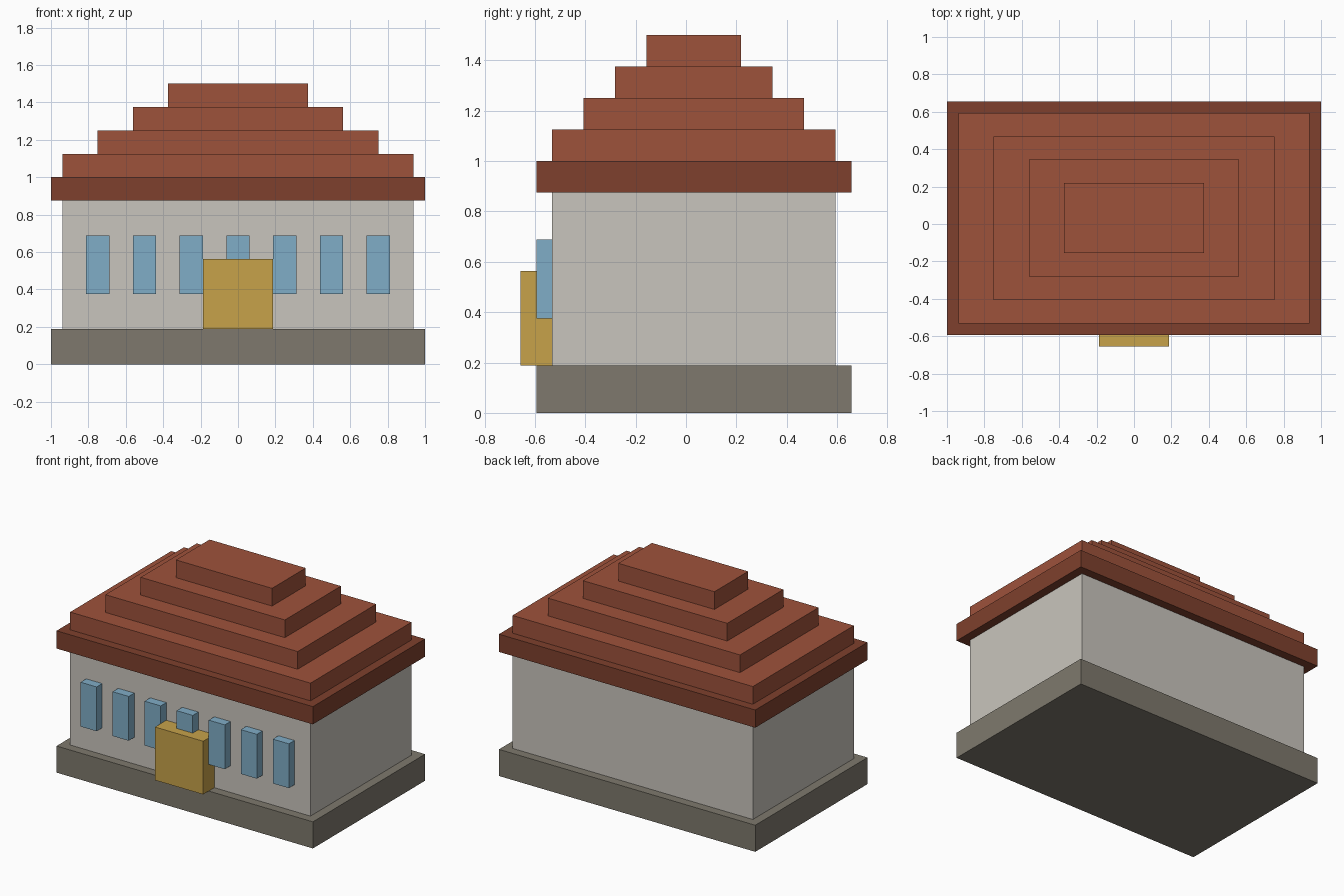
import bpy
import bmesh

if "Cube" in bpy.data.objects:
    bpy.data.objects.remove(bpy.data.objects["Cube"])

U = 0.0625      # building module
Y0 = 0.03125    # the main body sits slightly behind the centre


def material(name, rgb):
    """Flat material from an sRGB colour (0-255)."""
    lin = [(c / 255 / 12.92) if c / 255 <= 0.04045 else ((c / 255 + 0.055) / 1.055) ** 2.4 for c in rgb]
    mat = bpy.data.materials.new(name)
    mat.diffuse_color = (*lin, 1)
    mat.use_nodes = True
    mat.node_tree.nodes["Principled BSDF"].inputs["Base Color"].default_value = mat.diffuse_color
    return mat


STONE = material("dark stone", (126, 121, 109))
WALL = material("pale plaster", (201, 197, 189))
EAVE = material("dark roof tile", (126, 64, 45))
ROOF = material("roof tile", (158, 82, 59))
GLASS = material("blue glass", (128, 173, 199))
DOOR = material("golden wood", (199, 162, 74))


def box(name, x, y, z, mat):
    """Box spanning the (min, max) ranges x, y and z."""
    bm = bmesh.new()
    bmesh.ops.create_cube(bm, size=1)
    for v in bm.verts:
        v.co = [r[0] if c < 0 else r[1] for c, r in zip(v.co, (x, y, z))]
    me = bpy.data.meshes.new(name)
    bm.to_mesh(me)
    bm.free()
    me.materials.append(mat)
    ob = bpy.data.objects.new(name, me)
    bpy.context.collection.objects.link(ob)
    return ob


def slab(name, half_x, half_y, z0, z1, mat):
    """Box centred on the main body, sized in modules."""
    return box(name, (-half_x * U, half_x * U), (Y0 - half_y * U, Y0 + half_y * U), (z0 * U, z1 * U), mat)


# Plinth, walls and eaves
slab("plinth", 16, 10, 0, 3, STONE)
slab("walls", 15, 9, 3, 14, WALL)
slab("eaves", 16, 10, 14, 16, EAVE)

# Stepped roof
for i in range(4):
    slab(f"roof_step_{i + 1}", 15 - 3 * i, 9 - 2 * i, 16 + 2 * i, 18 + 2 * i, ROOF)

# Row of projecting front windows
front = Y0 - 9 * U
for i in range(-3, 4):
    x = i * 4 * U
    box(f"window_{i + 4}", (x - U, x + U), (front - U, front), (6 * U, 11 * U), GLASS)

# Door block
box("door", (-3 * U, 3 * U), (front - 2 * U, front), (3 * U, 9 * U), DOOR)
